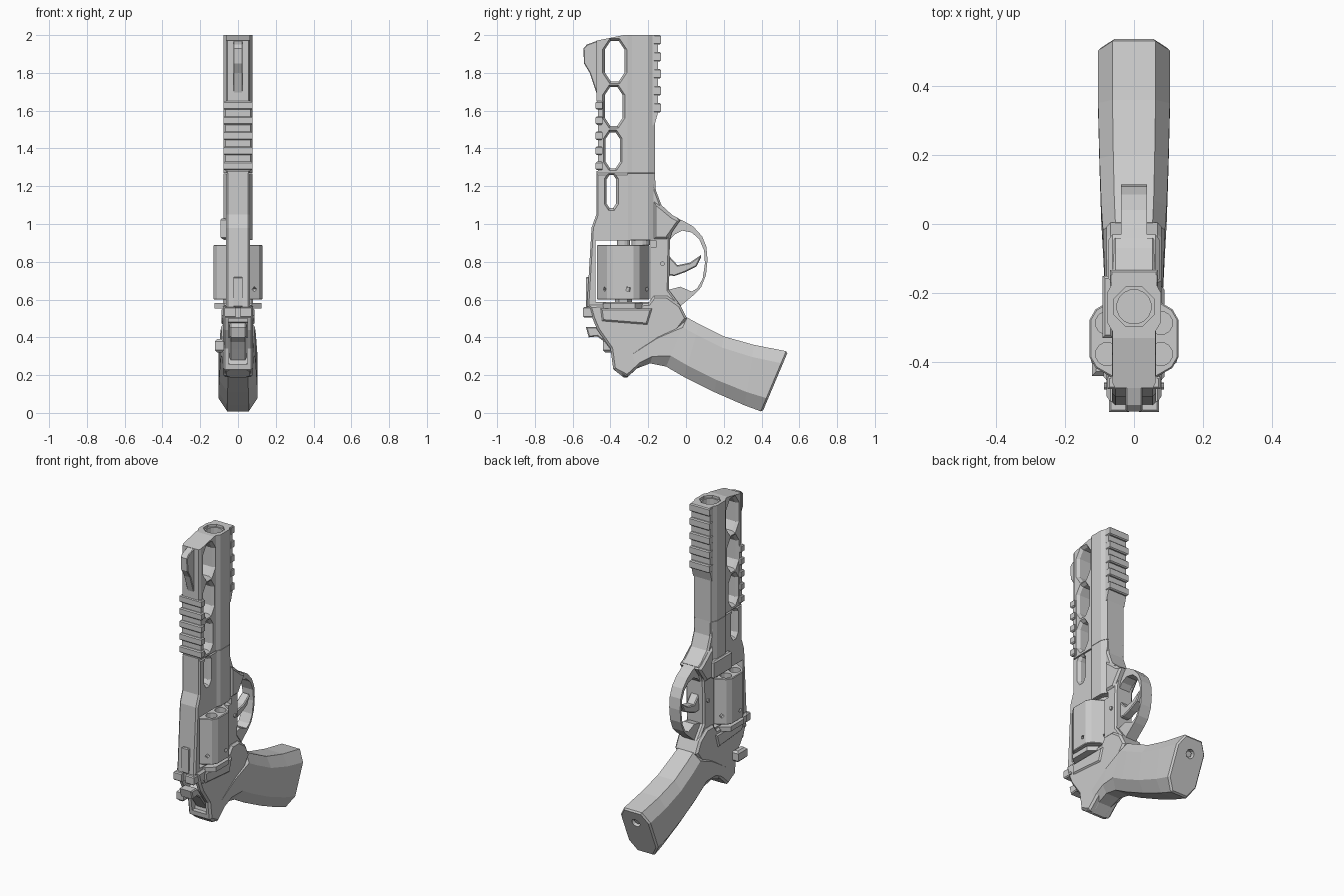
import bpy, bmesh
from math import pi, cos, sin
from mathutils import Vector, Matrix

cube = bpy.data.objects.get("Cube")
if cube:
    bpy.data.objects.remove(cube, do_unlink=True)

metal = bpy.data.materials.new("plain grey")
metal.use_nodes = True
GREY = (0.6, 0.6, 0.6, 1)
metal.diffuse_color = GREY
metal.node_tree.nodes["Principled BSDF"].inputs["Base Color"].default_value = GREY


def loft(name, rings, chamfer=0):
    """Skin a list of equal rings, cap both ends, optionally chamfer the cap rims."""
    bm = bmesh.new()
    vs = [[bm.verts.new(p) for p in r] for r in rings]
    n = len(vs[0])
    for a, b in zip(vs, vs[1:]):
        for i in range(n):
            j = (i + 1) % n
            bm.faces.new((a[i], a[j], b[j], b[i]))
    caps = [bm.faces.new(vs[0]), bm.faces.new(vs[-1])]
    bmesh.ops.recalc_face_normals(bm, faces=bm.faces)
    if chamfer:
        rim = list({e for f in caps for e in f.edges})
        bmesh.ops.bevel(bm, geom=rim, offset=chamfer, segments=1, affect='EDGES', clamp_overlap=True)
    me = bpy.data.meshes.new(name)
    bm.to_mesh(me)
    bm.free()
    me.materials.append(metal)
    ob = bpy.data.objects.new(name, me)
    bpy.context.collection.objects.link(ob)
    return ob


def prism(name, profile, half, chamfer=0, x=0):
    """Side profile (y, z) extruded across x."""
    return loft(name, [[(x + s * half, y, z) for y, z in profile] for s in (-1, 1)], chamfer)


def column(name, section, z0, z1, chamfer=0):
    """Plan section (x, y) extruded upward."""
    return loft(name, [[(x, y, z) for x, y in section] for z in (z0, z1)], chamfer)


def box(name, x, y, z, chamfer=0):
    return column(name, [(x[0], y[0]), (x[1], y[0]), (x[1], y[1]), (x[0], y[1])], z[0], z[1], chamfer)


def rod(name, centre, axis, radius, length, sides=16):
    rot = Vector((0, 0, 1)).rotation_difference(Vector(axis)).to_matrix()
    c = Vector(centre)
    ring = lambda h: [c + rot @ Vector((radius * cos(2 * pi * i / sides + pi / sides),
                                        radius * sin(2 * pi * i / sides + pi / sides), h)) for i in range(sides)]
    return loft(name, [ring(-length / 2), ring(length / 2)])


def cut(ob, cutters):
    for c in cutters:
        m = ob.modifiers.new("cut", 'BOOLEAN')
        m.operation, m.solver, m.object = 'DIFFERENCE', 'EXACT', c
    dg = bpy.context.evaluated_depsgraph_get()
    ob.data = bpy.data.meshes.new_from_object(ob.evaluated_get(dg))
    ob.modifiers.clear()
    for c in cutters:
        bpy.data.objects.remove(c, do_unlink=True)


def slot(y0, y1, z0, z1, grow=0):
    """Clipped-corner slot outline."""
    y0, y1, z0, z1 = y0 - grow, y1 + grow, z0 - grow, z1 + grow
    k, h = (y1 - y0) * 0.3, (y1 - y0) * 0.45
    return [(y0 + k, z0), (y1 - k, z0), (y1, z0 + h), (y1, z1 - h),
            (y1 - k, z1), (y0 + k, z1), (y0, z1 - h), (y0, z0 + h)]


def slot_cutter(args):
    rings = []
    for x, g in ((-.09, .03), (-.045, 0), (.045, 0), (.09, .03)):
        rings.append([(x, y, z) for y, z in slot(*args, grow=g)])
    return loft("slot_cutter", rings)


# Barrel shroud with sloped nose, bore and four lightening slots
half = [(.055, -.475), (.063, -.46), (.063, -.31), (.078, -.285), (.078, -.2), (.06, -.165)]
section = half + [(-x, y) for x, y in reversed(half)]
barrel = column("barrel_shroud", section, 1.27, 2.0)
nose = prism("nose_cutter", [(-.5, 1.965), (-.33, 2.0), (-.33, 2.05), (-.5, 2.05)], .2)
rail_bed = box("bed_cutter", (-.2, .2), (-.6, -.46), (1.28, 1.65))
slots = [(-.43, -.325, 1.755, 1.97), (-.43, -.335, 1.52, 1.725), (-.425, -.35, 1.295, 1.485)]
cut(barrel, [nose, rail_bed, rod("bore", (0, -.24, 1.9), (0, 0, 1), .05, .5),
             rod("muzzle_cutter", (0, -.24, 2), (0, 0, 1), .062, .03, 8)] + [slot_cutter(s) for s in slots])
rod("barrel_liner", (0, -.24, 1.8), (0, 0, 1), .05, .3)

# Accessory rails
box("top_rail", (-.066, .066), (-.465, -.44), (1.28, 1.65))
for i in range(5):
    z = 1.285 + i * .08
    box("top_rail_tooth", (-.077, .077), (-.478, -.442), (z, z + .045), .006)
prism("lower_rail", [(-.18, 1.52), (-.165, 1.53), (-.148, 1.59), (-.148, 2), (-.18, 2)], .066)
for i in range(5):
    z = 1.59 + i * .09
    box("lower_rail_tooth", (-.07, .07), (-.17, -.133), (z, z + .05), .006)

# Sights
prism("front_sight", [(-.47, 1.68), (-.51, 1.8), (-.54, 1.85), (-.543, 1.93), (-.525, 1.95), (-.47, 1.97)], .024, .004)
rear = box("rear_sight", (-.072, .072), (-.545, -.48), (.505, .56), .006)
cut(rear, [box("notch_cutter", (-.014, .014), (-.6, -.52), (.4, .6))])

# Upper frame with cylinder window
upper = prism("upper_frame", [(-.475, 1.27), (-.475, 1.05), (-.5, .98), (-.525, .56), (-.45, .5), (-.1, .5),
                              (-.03, .57), (-.09, .65), (-.085, .92), (-.07, .97), (-.04, 1.03), (-.07, 1.045),
                              (-.13, 1.1), (-.16, 1.18), (-.165, 1.27)], .064, .01)
cut(upper, [box("window_cutter", (-.3, .3), (-.478, -.188), (.588, .912)),
            box("gap_cutter", (.03, .3), (-.2, -.158), (.875, .912)),
            slot_cutter((-.42, -.37, 1.085, 1.26))])
column("frame_barrel_swell", [(x, y) for x, y in section if y > -.32], .915, 1.268)
prism("frame_shoulder", [(-.17, .92), (-.1, .92), (-.03, 1.02), (-.07, 1.04), (-.13, 1.09), (-.17, 1.12)], .075, .012)
box("top_strap_rib", (-.025, .025), (-.53, -.5), (.56, .72), .005)

# Lower frame with hammer slot
lower = prism("lower_frame", [(-.515, .57), (-.495, .5), (-.47, .44), (-.4, .34), (-.385, .23), (-.31, .19),
                              (-.2, .29), (-.1, .36), (.005, .5), (-.03, .57), (-.1, .62), (-.17, .62), (-.2, .58)],
              .08, .012)
cut(lower, [prism("hammer_cutter", [(-.6, .5), (-.4, .5), (-.33, .4), (-.36, .26), (-.6, .26)], .05)])
prism("recoil_flare", [(-.45, .48), (-.2, .46), (-.17, .56), (-.46, .56)], .088, .015)
octagon = [(.075, -.44), (.125, -.4), (.125, -.27), (.075, -.23)]
column("recoil_shield", octagon + [(-x, y) for x, y in reversed(octagon)], .553, .583)
for side in (-1, 1):
    for y, z, r in ((-.125, .79, .012), (-.12, 1.05, .014), (-.47, .505, .01)):
        rod("frame_pin", (side * (.066 if z > .6 else .08), y, z), (1, 0, 0), r, .014, 10)

# Six-sided cylinder with clipped corners, chambers and stop notches
hexagon = []
for i in range(6):
    a = pi / 2 + i * pi / 3
    hexagon += [(.14 * cos(a + d), -.332 + .14 * sin(a + d)) for d in (-.13, .13)]
drum = column("cylinder", hexagon, .6, .89, .004)
chambers = []
for i in range(6):
    a = pi / 2 + i * pi / 3
    chambers.append(rod("chamber", (.09 * cos(a), -.332 + .09 * sin(a), .85), (0, 0, 1), .034, .3, 12))
    b = a + pi / 6 + .2
    chambers.append(rod("stop_notch", (.125 * cos(b), -.332 + .125 * sin(b), .655), (cos(b), sin(b), 0), .014, .03, 4))
cut(drum, chambers)
rod("cylinder_bushing", (0, -.332, .9), (0, 0, 1), .035, .04)
rod("ejector_star", (0, -.332, .59), (0, 0, 1), .045, .03, 6)
rod("barrel_throat", (0, -.24, .905), (0, 0, 1), .05, .03)
box("crane_plate", (-.092, -.06), (-.33, -.15), (.92, 1.03), .008)

# Trigger guard and trigger
guard = [(-.07, 1.04), (-.01, 1.015), (.04, .985), (.085, .935), (.108, .88), (.114, .81), (.106, .73), (.08, .665),
         (.05, .632), (-.03, .565), (-.1, .58), (-.1, .65), (-.03, .668), (.03, .642), (.06, .66), (.088, .71),
         (.1, .79), (.096, .86), (.07, .92), (.03, .955), (-.02, .965), (-.06, .945), (-.1, .9)]
prism("trigger_guard", guard, .038)
prism("trigger", [(-.11, .86), (-.08, .82), (-.045, .782), (.02, .795), (.078, .835), (.08, .825),
                  (.055, .775), (-.005, .745), (-.06, .725), (-.11, .73)], .028, .006)

# Hammer and cylinder latch
prism("hammer", [(-.53, .455), (-.475, .455), (-.44, .42), (-.36, .5), (-.3, .4), (-.36, .28), (-.4, .335),
                 (-.43, .375), (-.47, .405), (-.515, .4)], .044, .006)
box("cylinder_latch", (-.122, -.075), (-.44, -.35), (.32, .39), .012)

# Grip: pairs of (front strap, back strap, half width) stations
stations = [((-.39, .235), (-.32, .18), .07), ((-.29, .33), (-.26, .235), .08), ((-.14, .43), (-.19, .262), .085),
            ((.005, .505), (-.105, .245), .09), ((.07, .47), (-.01, .19), .095), ((.2, .405), (.15, .11), .1),
            ((.36, .36), (.31, .04), .104), ((.54, .325), (.405, .005), .104)]
rings = []
for front, back, w in stations:
    f, b = Vector(front), Vector(back)
    side = [(t, k * w) for t, k in ((0, .6), (.2, 1), (.78, 1), (1, .55))]
    ring = side + [(t, -x) for t, x in reversed(side)]
    rings.append([(x, *f.lerp(b, t)) for t, x in ring])
grip = loft("grip", rings, .01)
cut(grip, [rod("screw_cutter", (0, .5, .235), (0, .92, -.39), .028, .08, 12),
           box("tang_cutter", (-.045, .045), (-.6, -.35), (.225, .5))])
rod("grip_screw", (0, .475, .245), (0, .92, -.39), .02, .03, 6)
